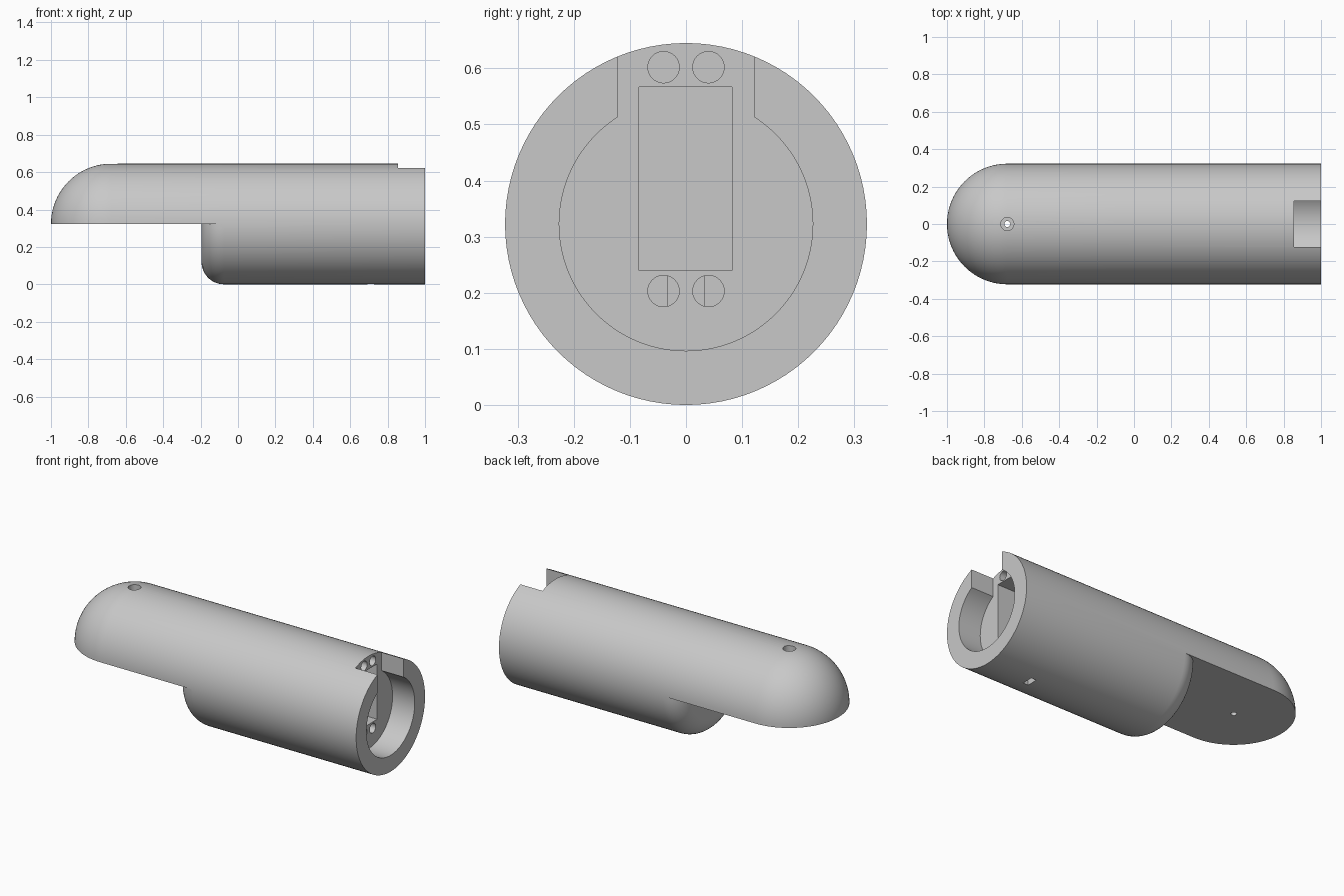
import bpy, bmesh, math
from mathutils import Vector

cube = bpy.data.objects.get("Cube")
if cube:
    bpy.data.objects.remove(cube, do_unlink=True)

R = 0.3225        # body radius, also the height of its axis
STEP = -0.195     # front wall of the lower half
FILLET = 0.12     # rounding of that wall
FLOOR = 0.855     # floor of the end socket
SEG = 48          # segments per half turn

grey = bpy.data.materials.new("light grey")
grey.use_nodes = True
col = (0.58, 0.58, 0.58, 1)
grey.diffuse_color = col
grey.node_tree.nodes["Principled BSDF"].inputs["Base Color"].default_value = col


def make_object(name, bm):
    bmesh.ops.recalc_face_normals(bm, faces=bm.faces)
    mesh = bpy.data.meshes.new(name)
    bm.to_mesh(mesh)
    bm.free()
    mesh.materials.append(grey)
    ob = bpy.data.objects.new(name, mesh)
    bpy.context.collection.objects.link(ob)
    return ob


def arc(cx, cr, r, n):
    """Quarter arc in (x, radius), from facing -x to facing outward."""
    return [(cx - r * math.cos(i / n * math.pi / 2),
             cr + r * math.sin(i / n * math.pi / 2)) for i in range(n + 1)]


def at(p, a):
    return Vector((p[0], p[1] * math.cos(a), R + p[1] * math.sin(a)))


def half_turn(bm, profile, start):
    """Sweep a profile half way round the x axis."""
    rows = [[bm.verts.new(at(p, start + math.pi * k / SEG)) for p in profile]
            for k in range(SEG + 1)]
    for a, b in zip(rows, rows[1:]):
        for i in range(len(profile) - 1):
            bm.faces.new((a[i], a[i + 1], b[i + 1], b[i]))
    return rows


# Body: domed upper half, shorter rounded lower half
bm = bmesh.new()
dome = arc(R - 1, 0, R, 20)
front = [(STEP, 0)] + arc(STEP + FILLET, R - FILLET, FILLET, 12)
upper = half_turn(bm, dome + [(STEP + FILLET, R), (1, R)], 0)
lower = half_turn(bm, front + [(1, R)], math.pi)
# Flat underside of the overhang
edge = dome + front[:0:-1]
outline = [at(p, 0) for p in edge] + [at((STEP, 0), 0)]
outline += [at(p, math.pi) for p in edge[:0:-1]]
bm.faces.new([bm.verts.new(v) for v in outline])
# Round end
ring = [at((1, R), math.pi * k / SEG) for k in range(2 * SEG)]
bm.faces.new([bm.verts.new(v) for v in ring])
bmesh.ops.remove_doubles(bm, verts=bm.verts, dist=1e-4)
body = make_object("housing", bm)


def prism(name, points, lo, hi, axis):
    """Extrude an outline along x (points are y, z) or z (points are x, y)."""
    place = (lambda p, t: (t, *p)) if axis == "x" else (lambda p, t: (*p, t))
    bm = bmesh.new()
    a = [bm.verts.new(place(p, lo)) for p in points]
    b = [bm.verts.new(place(p, hi)) for p in points]
    bm.faces.new(a)
    bm.faces.new(b)
    for i in range(len(points)):
        j = (i + 1) % len(points)
        bm.faces.new((a[i], a[j], b[j], b[i]))
    return make_object(name, bm)


def circle(cx, cy, r, n=32):
    return [(cx + r * math.cos(2 * math.pi * i / n),
             cy + r * math.sin(2 * math.pi * i / n)) for i in range(n)]


def box(x0, x1, y0, y1):
    return [(x0, y0), (x1, y0), (x1, y1), (x0, y1)]


# Socket outline: a circle open to the top through a notch
half, sr = 0.122, 0.226
a0 = math.acos(half / sr)
span = math.pi + 2 * a0
keyhole = [(sr * math.cos(a0 - span * i / 72), R + sr * math.sin(a0 - span * i / 72))
           for i in range(73)]
keyhole += [(-half, 0.75), (half, 0.75)]

cutters = [
    prism("socket_cutter", keyhole, FLOOR, 1.1, "x"),
    prism("motor_pocket_cutter", box(-0.084, 0.082, 0.24, 0.567), 0.5, 0.93, "x"),
    prism("cable_slot_cutter", box(0.693, 0.727, -0.033, 0.033), -0.1, 0.3, "z"),
    prism("pin_hole_cutter", circle(R - 1, 0, 0.016), 0.2, 0.8, "z"),
    prism("counterbore_cutter", circle(R - 1, 0, 0.035), 0.5, 0.8, "z"),
]
for z, level in ((0.602, "upper"), (0.203, "lower")):
    for y, side in ((-0.04, "right"), (0.04, "left")):
        cutters.append(prism(f"{level}_{side}_screw_cutter",
                             circle(y, z, 0.028), 0.705, 0.93, "x"))

# Cut every opening, then drop the cutters
bpy.ops.object.select_all(action="DESELECT")
bpy.context.view_layer.objects.active = body
body.select_set(True)
for c in cutters:
    c.hide_render = True
    mod = body.modifiers.new(c.name, "BOOLEAN")
    mod.operation = "DIFFERENCE"
    mod.solver = "EXACT"
    mod.object = c
    bpy.ops.object.modifier_apply(modifier=mod.name)
    bpy.data.objects.remove(c, do_unlink=True)

bpy.ops.object.shade_smooth_by_angle(angle=math.radians(30))
